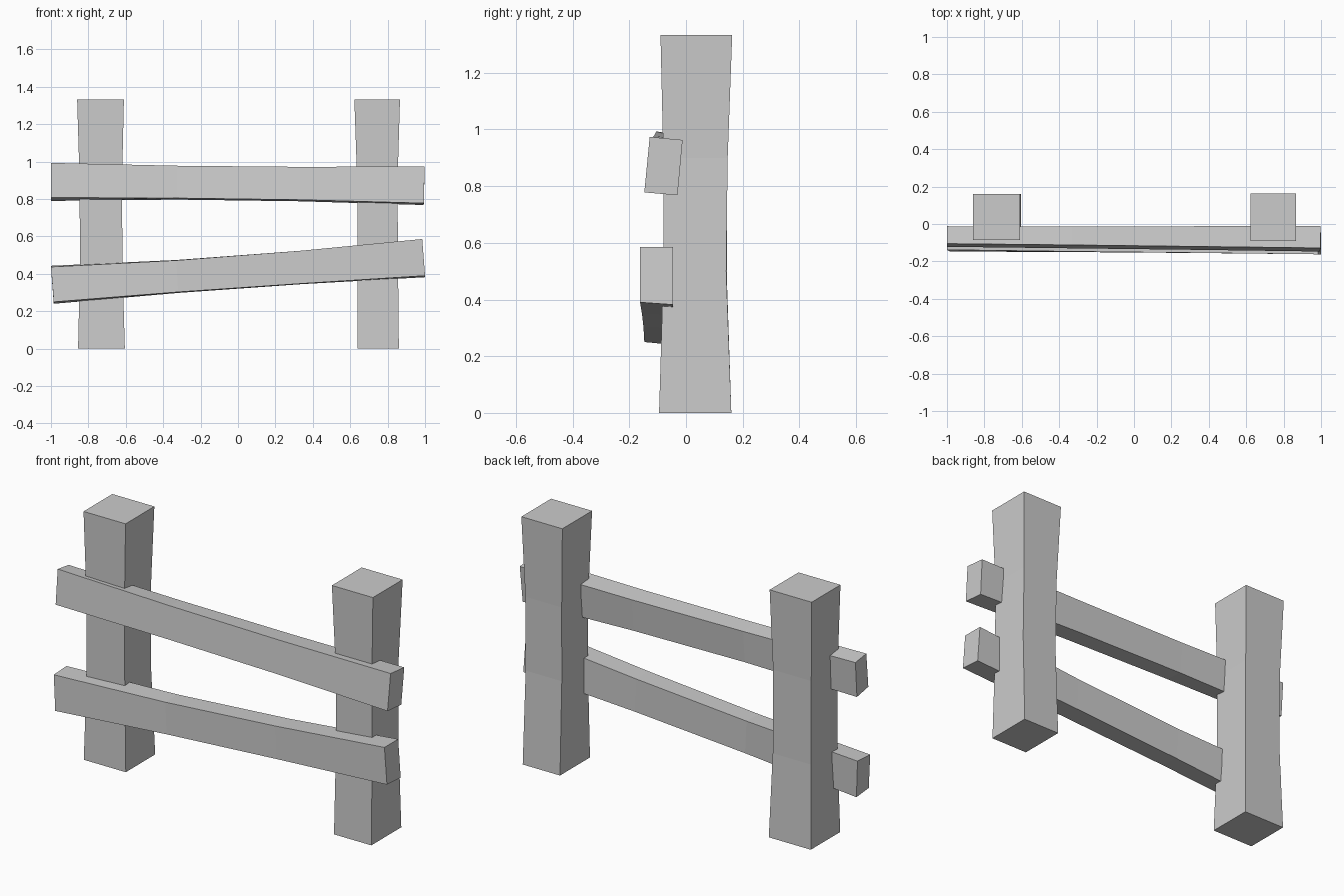
import bpy, bmesh


def loft(name, rings):
    """Capped four-sided beam through a list of quad cross-sections."""
    bm = bmesh.new()
    loops = [[bm.verts.new(p) for p in ring] for ring in rings]
    for a, b in zip(loops, loops[1:]):
        for i in range(4):
            j = (i + 1) % 4
            bm.faces.new((a[i], a[j], b[j], b[i]))
    bm.faces.new(loops[0])
    bm.faces.new(loops[-1])
    bmesh.ops.recalc_face_normals(bm, faces=bm.faces)
    mesh = bpy.data.meshes.new(name)
    bm.to_mesh(mesh)
    bm.free()
    obj = bpy.data.objects.new(name, mesh)
    bpy.context.collection.objects.link(obj)
    return obj


def post(name, levels):
    # each level: z, x min, x max, y min, y max
    loft(name, [[(x0, y0, z), (x1, y0, z), (x1, y1, z), (x0, y1, z)]
                for z, x0, x1, y0, y1 in levels])


def rail(name, sections):
    # each section: x at top, x at bottom, then (y, z) of
    # top front, top back, bottom back, bottom front
    loft(name, [[(xt, *tf), (xt, *tb), (xb, *bb), (xb, *bf)]
                for xt, xb, tf, tb, bb, bf in sections])


# Posts, slightly waisted in the middle
post("left_post", [
    (0.00, -0.855, -0.605, -0.09, 0.16),
    (0.45, -0.845, -0.618, -0.08, 0.145),
    (0.90, -0.847, -0.62, -0.08, 0.145),
    (1.333, -0.86, -0.61, -0.085, 0.16)])
post("right_post", [
    (0.00, 0.638, 0.86, -0.095, 0.16),
    (0.50, 0.64, 0.855, -0.08, 0.142),
    (0.90, 0.637, 0.853, -0.08, 0.147),
    (1.333, 0.622, 0.866, -0.09, 0.163)])

# Rails, thinner toward the middle and tilted
rail("upper_rail", [
    (-1.0, -1.0, (-0.105, 0.993), (-0.012, 0.98), (-0.025, 0.79), (-0.122, 0.808)),
    (-0.33, -0.33, (-0.112, 0.978), (-0.014, 0.968), (-0.028, 0.797), (-0.13, 0.805)),
    (0.33, 0.33, (-0.12, 0.972), (-0.012, 0.962), (-0.03, 0.788), (-0.138, 0.796)),
    (0.998, 0.993, (-0.128, 0.974), (-0.012, 0.963), (-0.03, 0.768), (-0.147, 0.778))])
rail("lower_rail", [
    (-1.0, -0.985, (-0.138, 0.437), (-0.03, 0.443), (-0.042, 0.24), (-0.147, 0.25)),
    (-0.33, -0.32, (-0.147, 0.472), (-0.043, 0.474), (-0.045, 0.298), (-0.15, 0.303)),
    (0.33, 0.34, (-0.154, 0.523), (-0.047, 0.523), (-0.047, 0.345), (-0.155, 0.348)),
    (0.985, 1.0, (-0.162, 0.586), (-0.045, 0.586), (-0.045, 0.382), (-0.162, 0.39))])
